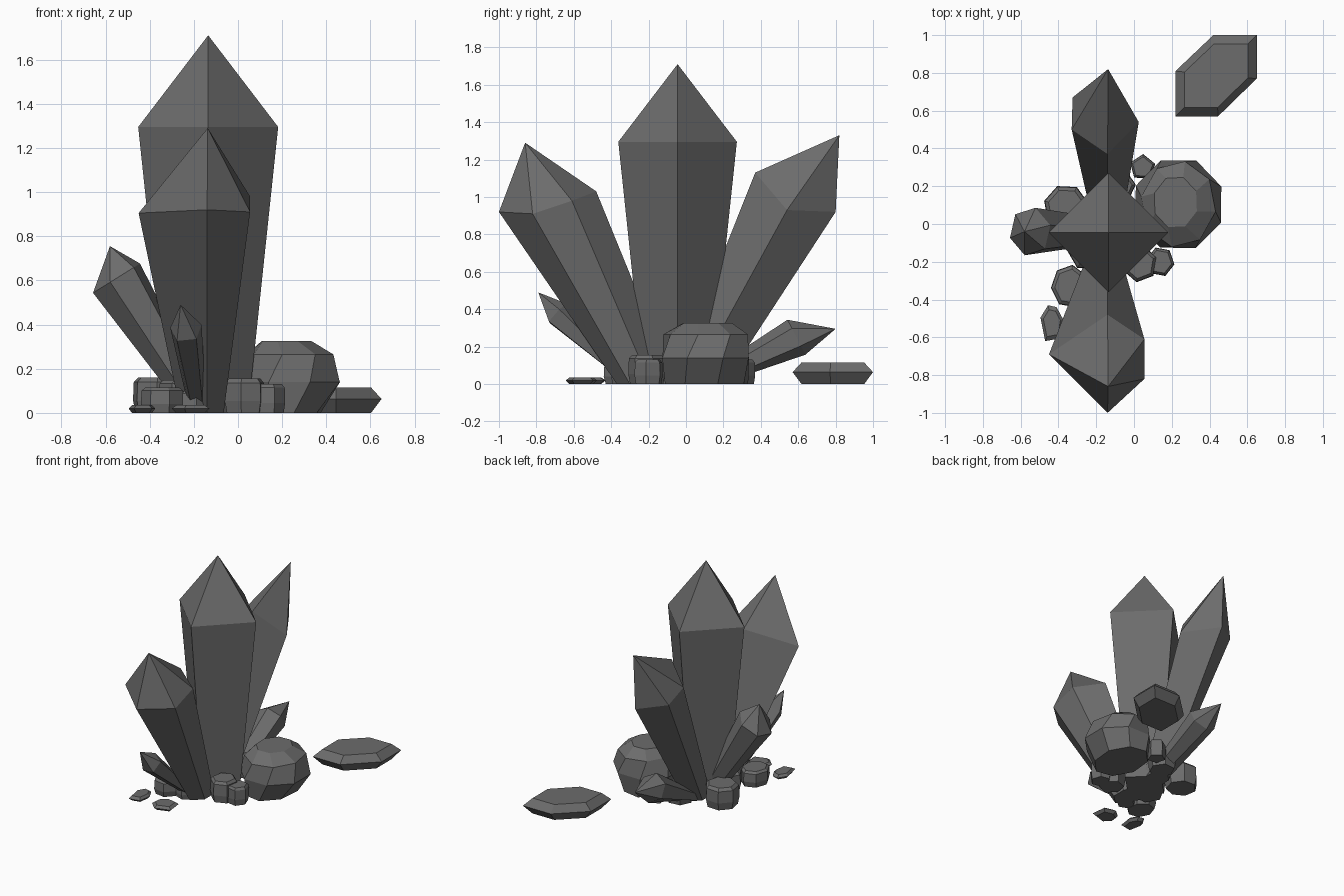
import bpy, bmesh
from math import sin, cos, pi, radians
from mathutils import Vector

if "Cube" in bpy.data.objects:
    bpy.data.objects.remove(bpy.data.objects["Cube"])

# Dark stone
stone = bpy.data.materials.new("dark_stone")
stone.diffuse_color = (0.15, 0.15, 0.15, 1)
stone.use_nodes = True
stone.node_tree.nodes["Principled BSDF"].inputs["Base Color"].default_value = stone.diffuse_color


def loft(name, rings, tip=None):
    """Skin a stack of rings; close the bottom, cap or point the top."""
    bm = bmesh.new()
    loops = [[bm.verts.new(p) for p in r] for r in rings]
    n = len(loops[0])
    for a, b in zip(loops, loops[1:]):
        for i in range(n):
            j = (i + 1) % n
            bm.faces.new((a[i], a[j], b[j], b[i]))
    bm.faces.new(loops[0][::-1])
    if tip:
        t = bm.verts.new(tip)
        for i in range(n):
            bm.faces.new((loops[-1][i], loops[-1][(i + 1) % n], t))
    else:
        bm.faces.new(loops[-1])
    bmesh.ops.recalc_face_normals(bm, faces=bm.faces)
    me = bpy.data.meshes.new(name)
    bm.to_mesh(me)
    bm.free()
    me.materials.append(stone)
    ob = bpy.data.objects.new(name, me)
    bpy.context.collection.objects.link(ob)
    return ob


def flat_ring(c, rx, ry, z, n, phase=0):
    return [(c[0] + rx * cos(2 * pi * i / n + radians(phase)),
             c[1] + ry * sin(2 * pi * i / n + radians(phase)), z) for i in range(n)]


def crystal(name, base, base_r, shoulder, r, tip, n, phase):
    """Leaning regular crystal: flat foot on the ground, shoulder ring square to its axis."""
    axis = (Vector(shoulder) - Vector(base)).normalized()
    q = Vector((0, 0, 1)).rotation_difference(axis)
    ring = [Vector(shoulder) + q @ Vector(p) for p in flat_ring((0, 0), r, r, 0, n, phase)]
    loft(name, [flat_ring(base, base_r, base_r, 0, n, phase), ring], tip)


def pebble(name, x, y, rx, ry, h, n, phase, levels):
    loft(name, [flat_ring((x, y), rx * s, ry * s, h * z, n, phase) for z, s in levels])


# Upright main crystal
c = (-0.135, -0.045)
loft("main_crystal", [flat_ring(c, 0.18, 0.18, 0, 4),
                      flat_ring(c, 0.317, 0.317, 1.295, 4)], (*c, 1.71))

# Two large leaning crystals with irregular five-sided shoulders
loft("front_crystal",
     [[(-0.14, -0.37, 0), (-0.065, -0.30, 0), (-0.065, -0.19, 0), (-0.14, -0.06, 0), (-0.26, -0.2, 0)],
      [(-0.14, -1.0, 0.92), (0.055, -0.82, 0.91), (0.055, -0.61, 0.98), (-0.14, -0.48, 1.03), (-0.45, -0.69, 0.905)]],
     (-0.137, -0.86, 1.29))
loft("back_crystal",
     [[(-0.14, -0.08, 0), (-0.06, 0.03, 0), (-0.14, 0.2, 0), (-0.22, 0.12, 0), (-0.22, 0.02, 0)],
      [(-0.14, 0.37, 1.13), (0.025, 0.54, 0.93), (-0.14, 0.80, 0.92), (-0.325, 0.67, 0.95), (-0.33, 0.5, 1.02)]],
     (-0.137, 0.82, 1.33))

# Smaller leaning crystals
crystal("left_crystal", (-0.17, -0.04, 0), 0.07, (-0.55, -0.04, 0.61), 0.13,
        (-0.58, -0.04, 0.755), 6, 15)
crystal("small_front_crystal", (-0.18, -0.28, 0), 0.04, (-0.235, -0.69, 0.375), 0.075,
        (-0.26, -0.79, 0.49), 5, 90)
crystal("small_back_crystal", (-0.13, 0.1, 0), 0.08, (-0.135, 0.59, 0.25), 0.105,
        (-0.135, 0.80, 0.295), 6, 30)

# Large faceted boulder
loft("boulder", [flat_ring((0.21, 0.11), 0.17, 0.23, 0, 8, 15),
                 flat_ring((0.235, 0.105), 0.245, 0.25, 0.14, 8, 22),
                 flat_ring((0.235, 0.105), 0.2, 0.23, 0.265, 8, 35),
                 flat_ring((0.22, 0.115), 0.12, 0.14, 0.325, 8, 25)])

# Loose shards on the ground: elongated hexagons with bevelled rims
def shard(name, cx, cy, outline, h, inset):
    k = 1 - inset
    loft(name, [[(cx + x * s, cy + y * s, z) for x, y in outline]
                for z, s in ((0, k), (h * 0.55, 1), (h, k))])

big = [(-0.215, -0.215), (0.01, -0.215), (0.215, -0.015), (0.215, 0.215), (-0.015, 0.215), (-0.215, 0.025)]
shard("large_shard", 0.435, 0.785, big, 0.115, 0.22)
thin = [(-0.035, -0.095), (0.045, -0.08), (0.06, 0.02), (0.025, 0.085), (-0.02, 0.095), (-0.06, 0.03)]
shard("small_shard_left", -0.435, -0.525, thin, 0.035, 0.25)
shard("small_shard_right", -0.215, -0.56, [(-y * 0.9, x * 1.4) for x, y in thin], 0.035, 0.25)

# Pebbles around the foot: x, y, rx, ry, height, sides, phase
LEVELS = ((0, 0.9), (0.35, 1), (0.88, 0.97), (1, 0.8))
for i, p in enumerate([
        (-0.36, 0.09, 0.12, 0.12, 0.16, 7, 10), (-0.34, -0.33, 0.10, 0.115, 0.115, 7, 30),
        (-0.24, -0.13, 0.12, 0.12, 0.15, 6, 0), (0.03, -0.21, 0.095, 0.10, 0.155, 6, 20),
        (0.14, -0.2, 0.075, 0.08, 0.13, 6, 50), (0.045, 0.3, 0.07, 0.07, 0.13, 5, 15),
        (-0.09, 0.2, 0.10, 0.10, 0.13, 6, 5), (-0.2, -0.33, 0.07, 0.07, 0.10, 6, 40)]):
    pebble(f"pebble_{i + 1}", *p, LEVELS)
